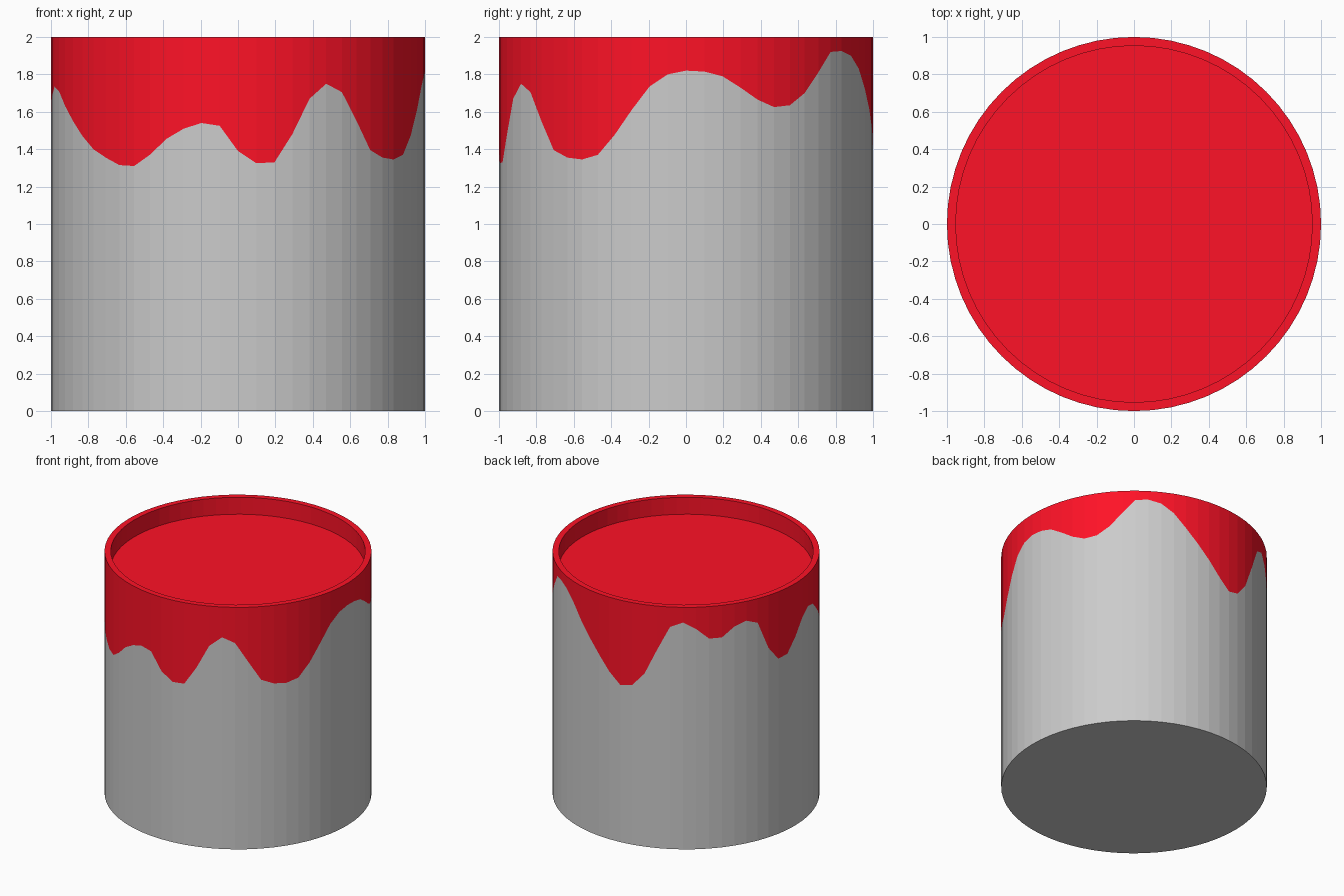
import bpy, bmesh
from math import sin, cos, pi

if "Cube" in bpy.data.objects:
    bpy.data.objects.remove(bpy.data.objects["Cube"])

# Height of the paint's dripping edge, one value per side, counter-clockwise from the front (-y)
DRIP = [1.39, 1.325, 1.33, 1.48, 1.67, 1.75, 1.705, 1.55,
        1.395, 1.355, 1.345, 1.37, 1.475, 1.61, 1.735, 1.80,
        1.82, 1.815, 1.79, 1.73, 1.665, 1.625, 1.635, 1.70,
        1.81, 1.92, 1.925, 1.90, 1.83, 1.72, 1.61, 1.50,
        1.385, 1.297, 1.32, 1.43, 1.64, 1.835, 1.875, 1.82,
        1.735, 1.735, 1.81, 1.84, 1.80, 1.567, 1.447, 1.454,
        1.56, 1.68, 1.735, 1.71, 1.63, 1.55, 1.47, 1.40,
        1.355, 1.315, 1.31, 1.37, 1.455, 1.51, 1.54, 1.525]
N = len(DRIP)
HEIGHT, INNER, PAINT_LEVEL = 2.0, 0.953, 1.86


def ring(bm, radius, heights):
    return [bm.verts.new((radius * sin(2 * pi * i / N), -radius * cos(2 * pi * i / N), z))
            for i, z in enumerate(heights)]


def bridge(bm, a, b):
    for i in range(N):
        j = (i + 1) % N
        bm.faces.new((a[i], a[j], b[j], b[i]))


def finish(bm, name, material=None):
    mesh = bpy.data.meshes.new(name)
    bm.to_mesh(mesh)
    bm.free()
    obj = bpy.data.objects.new(name, mesh)
    bpy.context.collection.objects.link(obj)
    if material:
        mesh.materials.append(material)


red = bpy.data.materials.new("red_paint")
red.diffuse_color = (1.0, 0.006, 0.02, 1.0)
red.use_nodes = True
red.node_tree.nodes["Principled BSDF"].inputs["Base Color"].default_value = red.diffuse_color

# Bare metal can: base disc and the wall up to the drips
bm = bmesh.new()
base = ring(bm, 1, [0] * N)
bm.faces.new(base[::-1])
bridge(bm, base, ring(bm, 1, DRIP))
finish(bm, "can_body")

# Paint: drips on the outside, rim, inner wall and paint surface
bm = bmesh.new()
loops = [ring(bm, 1, DRIP), ring(bm, 1, [HEIGHT] * N),
         ring(bm, INNER, [HEIGHT] * N), ring(bm, INNER, [PAINT_LEVEL] * N)]
for lower, upper in zip(loops, loops[1:]):
    bridge(bm, lower, upper)
bm.faces.new(loops[-1])
finish(bm, "dripping_paint", red)
